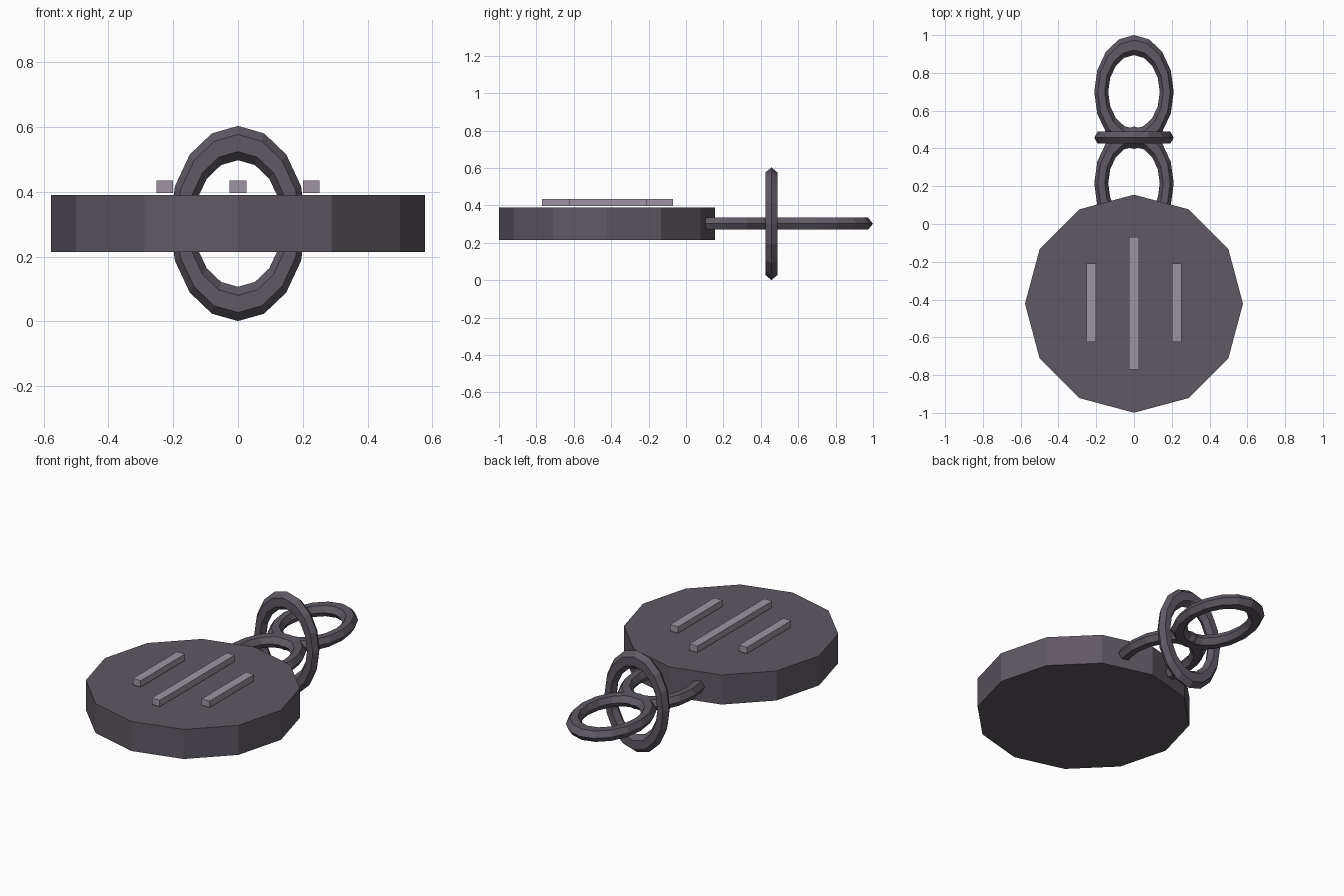
import bpy
from math import pi

if "Cube" in bpy.data.objects:
    bpy.data.objects.remove(bpy.data.objects["Cube"])

MID_Z = 0.302


def material(name, color):
    mat = bpy.data.materials.new(name)
    mat.diffuse_color = (*color, 1)
    mat.use_nodes = True
    mat.node_tree.nodes["Principled BSDF"].inputs["Base Color"].default_value = mat.diffuse_color
    return mat


dark = material("dark_metal", (0.115, 0.098, 0.125))
light = material("light_metal", (0.34, 0.30, 0.36))


def finish(name, mat):
    obj = bpy.context.object
    obj.name = name
    obj.data.materials.append(mat)
    return obj


def bar(name, x, y0, y1):
    bpy.ops.mesh.primitive_cube_add(size=1, location=(x, (y0 + y1) / 2, 0.415))
    finish(name, light).scale = (0.052, y1 - y0, 0.038)


def link(name, y, upright):
    # hexagonal-section ring stretched into an oval
    bpy.ops.mesh.primitive_torus_add(
        major_segments=16, minor_segments=6, major_radius=0.1735, minor_radius=0.037,
        location=(0, y, MID_Z), rotation=(pi / 2 if upright else 0, 0, 0))
    finish(name, dark).scale = (1, 1.43, 1)


# twelve-sided medallion with a corner toward the chain
bpy.ops.mesh.primitive_cylinder_add(vertices=12, radius=0.577, depth=0.175,
                                    location=(0, -0.422, MID_Z))
finish("medallion", dark)

# raised bars on the face
bar("centre_bar", 0, -0.77, -0.07)
for side, label in ((-1, "left"), (1, "right")):
    bar(label + "_bar", side * 0.226, -0.625, -0.21)

# chain of alternating links
for i, y in enumerate((0.215, 0.457, 0.699)):
    link(f"chain_link_{i + 1}", y, i == 1)
